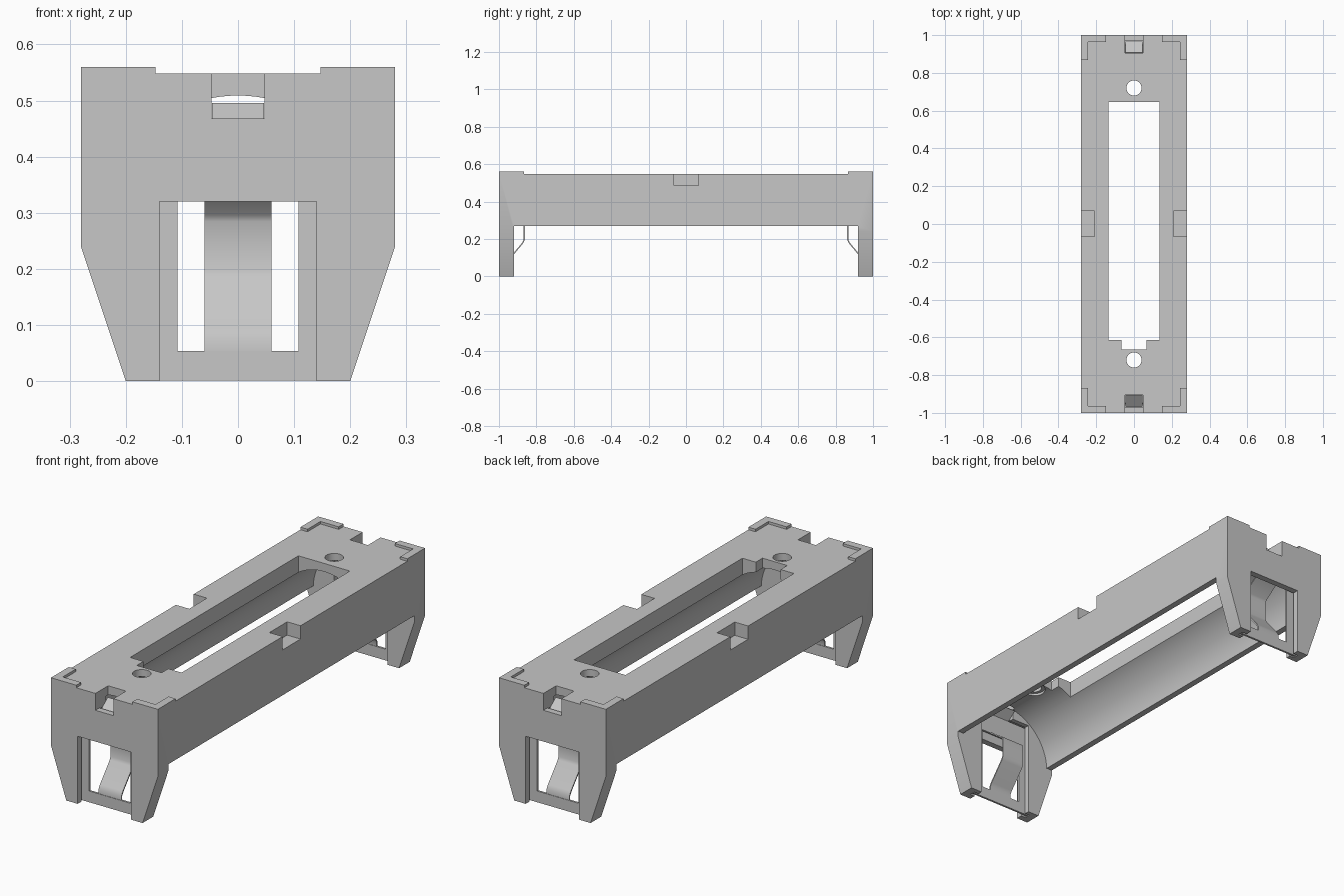
import bpy, bmesh, math

cube = bpy.data.objects.get("Cube")
if cube:
    bpy.data.objects.remove(cube, do_unlink=True)

grey = bpy.data.materials.new("plain_grey")
grey.use_nodes = True
colour = (0.57, 0.57, 0.57, 1)
grey.diffuse_color = colour
grey.node_tree.nodes["Principled BSDF"].inputs["Base Color"].default_value = colour


def finish(bm, name):
    mesh = bpy.data.meshes.new(name)
    bmesh.ops.recalc_face_normals(bm, faces=bm.faces)
    bm.to_mesh(mesh)
    bm.free()
    mesh.materials.append(grey)
    obj = bpy.data.objects.new(name, mesh)
    bpy.context.collection.objects.link(obj)
    return obj


def prism(name, points, place, depth):
    """Extrude an outline; place maps each point to 3D, depth is the extrusion."""
    bm = bmesh.new()
    face = bm.faces.new([bm.verts.new(place(*p)) for p in points])
    new = bmesh.ops.extrude_face_region(bm, geom=[face])["geom"]
    verts = [v for v in new if isinstance(v, bmesh.types.BMVert)]
    bmesh.ops.translate(bm, verts=verts, vec=depth)
    return finish(bm, name)


def box(name, x, y, z):
    x, y = sorted(x), sorted(y)
    outline = [(x[0], y[0]), (x[1], y[0]), (x[1], y[1]), (x[0], y[1])]
    return prism(name, outline, lambda a, b: (a, b, z[0]), (0, 0, z[1] - z[0]))


def cylinder(name, radius, centre, length, along_y=False, sides=48):
    bm = bmesh.new()
    bmesh.ops.create_cone(bm, cap_ends=True, segments=sides, radius1=radius,
                          radius2=radius, depth=length)
    obj = finish(bm, name)
    obj.location = centre
    if along_y:
        obj.rotation_euler.x = math.pi / 2
    return obj


def activate(obj):
    bpy.ops.object.select_all(action='DESELECT')
    obj.select_set(True)
    bpy.context.view_layer.objects.active = obj


def combine(target, other, operation='DIFFERENCE'):
    mod = target.modifiers.new("combine", 'BOOLEAN')
    mod.operation = operation
    mod.solver = 'EXACT'
    mod.object = other
    bpy.context.view_layer.update()
    activate(target)
    bpy.ops.object.modifier_apply(modifier=mod.name)
    bpy.data.objects.remove(other, do_unlink=True)


TOP, BASE, WIDE = 0.548, 0.27, 0.28

# Body: a bridge shape with an end leg at each end
side = [(-1, 0), (-0.92, 0), (-0.92, BASE), (0.92, BASE),
        (0.92, 0), (1, 0), (1, TOP), (-1, TOP)]
body = prism("holder_body", side, lambda y, z: (-WIDE, y, z), (2 * WIDE, 0, 0))

# Round cell bay and the long opening in its roof
combine(body, cylinder("bay_cutter", 0.25, (0, 0, 0.259), 1.84, True, 96))
combine(body, box("roof_cutter", (-0.135, 0.135), (-0.615, 0.645), (0.3, 0.7)))
combine(body, box("roof_notch_cutter", (-0.065, 0.065), (-0.665, -0.6), (0.3, 0.7)))

for s in (-1, 1):
    # Tapered leg sides and notches in the long top edges
    taper = [(s * 0.2, 0), (s * WIDE, 0.24), (s * 0.4, 0.24),
             (s * 0.4, -0.1), (s * 0.1667, -0.1)]
    combine(body, prism("taper_cutter", taper, lambda x, z: (x, -1.1, z), (0, 2.2, 0)))
    combine(body, box("edge_cutter", (s * 0.21, s * 0.4), (-0.065, 0.068), (0.485, 0.7)))

    # Screw hole with a flat seat underneath
    combine(body, cylinder("screw_cutter", 0.04, (0, s * 0.72, 0.5), 0.3))
    combine(body, cylinder("seat_cutter", 0.055, (0, s * 0.72, 0.465), 0.1))

    # Leg window, slot for the contact, and opening into the bay
    combine(body, box("window_cutter", (-0.14, 0.14), (s * 1.1, s * 0.96), (-0.1, 0.32)))
    combine(body, box("slot_cutter", (-0.165, 0.165), (s * 0.97, s * 0.943), (-0.1, 0.462)))
    combine(body, box("inner_cutter", (-0.14, 0.14), (s * 0.95, s * 0.9), (-0.1, 0.455)))

    # Notch in the top end edge, deeper behind its sill
    combine(body, box("notch_cutter", (-0.047, 0.047), (s * 1.1, s * 0.905), (0.468, 0.7)))
    combine(body, box("well_cutter", (-0.047, 0.047), (s * 0.97, s * 0.905), (0.4, 0.6)))

# Raised L-shaped corner rims
for sx in (-1, 1):
    for sy in (-1, 1):
        rim = [(0.147, 1), (WIDE, 1), (WIDE, 0.867), (0.243, 0.867),
               (0.243, 0.964), (0.147, 0.964)]
        prism("corner_rim", rim, lambda x, y: (sx * x, sy * y, TOP - 0.001), (0, 0, 0.013))


def ribbon(name, half_width, path, s):
    """Bent sheet strip following a path of (distance from middle, height)."""
    bm = bmesh.new()
    rows = [[bm.verts.new((x, s * y, z)) for x in (-half_width, half_width)]
            for y, z in path]
    for a, b in zip(rows, rows[1:]):
        bm.faces.new((a[0], a[1], b[1], b[0]))
    obj = finish(bm, name)
    mod = obj.modifiers.new("sheet", 'SOLIDIFY')
    mod.thickness = 0.006
    mod.offset = 0
    activate(obj)
    bpy.ops.object.modifier_apply(modifier=mod.name)
    bpy.ops.object.shade_smooth_by_angle(angle=math.radians(40))
    return obj


# Sheet metal contacts with a sprung tongue and a top tab
tongue = [(0.955, 0.05), (0.955, 0.075), (0.945, 0.092), (0.872, 0.18),
          (0.865, 0.195), (0.865, 0.285), (0.871, 0.298), (0.95, 0.355)]
tab = [(0.968, 0.445), (0.907, 0.493)]
for s, end in ((-1, "front"), (1, "back")):
    plate = box(end + "_contact_plate", (-0.163, 0.163), (s * 0.96, s * 0.95), (0.001, 0.455))
    combine(plate, box("plate_cutter", (-0.108, 0.108), (s * 1.1, s * 0.9), (0.054, 0.355)))
    ribbon(end + "_contact_tongue", 0.06, tongue, s)
    ribbon(end + "_contact_tab", 0.046, tab, s)

activate(body)
bpy.ops.object.shade_smooth_by_angle(angle=math.radians(20))
